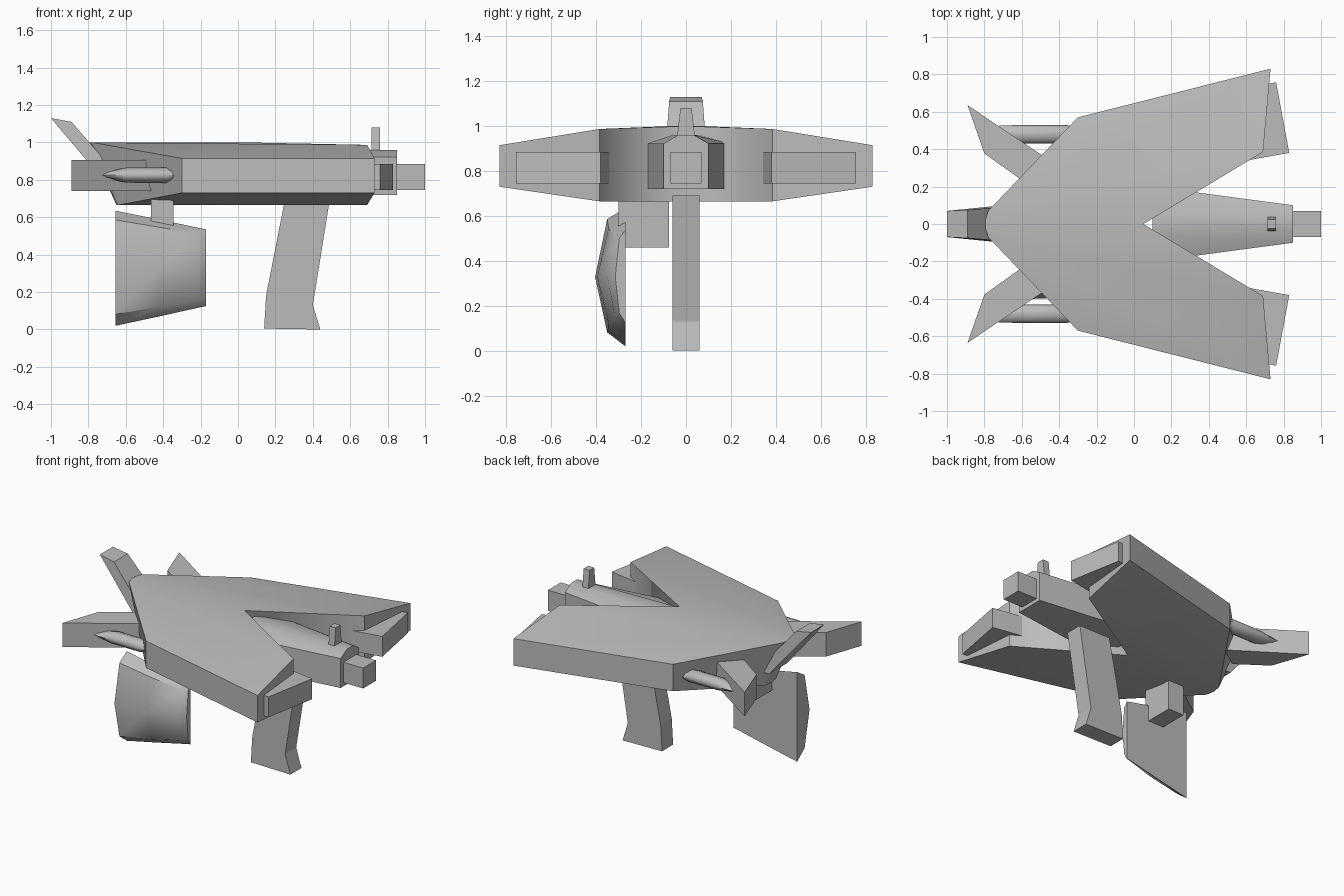
import bpy, bmesh, math
from mathutils import Vector

cube = bpy.data.objects.get("Cube")
if cube:
    bpy.data.objects.remove(cube, do_unlink=True)

GREY = bpy.data.materials.new("plain grey")
GREY.use_nodes = True
GREY.diffuse_color = (0.5, 0.5, 0.5, 1)
GREY.node_tree.nodes["Principled BSDF"].inputs["Base Color"].default_value = (0.5, 0.5, 0.5, 1)


def finish(name, bm, smooth=0, mirror=False):
    """Turn a bmesh into a grey object, optionally mirrored across y."""
    bmesh.ops.recalc_face_normals(bm, faces=bm.faces)
    me = bpy.data.meshes.new(name)
    bm.to_mesh(me)
    bm.free()
    me.materials.append(GREY)
    ob = bpy.data.objects.new(name, me)
    bpy.context.collection.objects.link(ob)
    if mirror:
        mod = ob.modifiers.new("Mirror", 'MIRROR')
        mod.use_axis = (False, True, False)
        mod.merge_threshold = 0.001
    if smooth:
        bpy.ops.object.select_all(action='DESELECT')
        ob.select_set(True)
        bpy.context.view_layer.objects.active = ob
        bpy.ops.object.shade_smooth_by_angle(angle=math.radians(smooth))
    return ob


def loft(name, rings, smooth=0, mirror=False):
    """Skin a list of equal-length closed rings and cap both ends."""
    bm = bmesh.new()
    loops = [[bm.verts.new(p) for p in ring] for ring in rings]
    n = len(rings[0])
    for a, b in zip(loops, loops[1:]):
        for i in range(n):
            j = (i + 1) % n
            bm.faces.new((a[i], a[j], b[j], b[i]))
    bm.faces.new(loops[0])
    bm.faces.new(loops[-1])
    return finish(name, bm, smooth, mirror)


def slab(name, plan, z0, z1, mirror=False):
    """Upright prism from an xy plan."""
    return loft(name, [[(x, y, z) for x, y in plan] for z in (z0, z1)], 0, mirror)


def box(name, x0, x1, y0, y1, z0, z1):
    return slab(name, [(x0, y0), (x1, y0), (x1, y1), (x0, y1)], z0, z1)


# Swept V-shaped hull: half is built, then mirrored
bm = bmesh.new()
top = [(-.8, 0, 1.0), (-.78, .07, 1.0), (-.3, .57, .915),
       (.73, .83, .915), (.69, .385, .987), (.05, 0, 1.0)]
low = [(-.65, 0, .665), (-.64, .06, .665), (-.3, .57, .73),
       (.73, .83, .73), (.69, .385, .665), (.05, 0, .665)]
t = [bm.verts.new(p) for p in top]
b = [bm.verts.new(p) for p in low]
for v in (t, b):
    bm.faces.new((v[0], v[1], v[4], v[5]))
    bm.faces.new(v[1:5])
for i in range(5):
    bm.faces.new((t[i], t[i + 1], b[i + 1], b[i]))
finish("hull", bm, 20, True)


# Rear fuselage tapering to the tail
def fuselage_ring(x, w, ridge):
    return [(x, -w, .72), (x, w, .72), (x, w, .922),
            (x, ridge, .96), (x, -ridge, .96), (x, -w, .922)]


loft("rear_fuselage", [fuselage_ring(.1, .2, .06), fuselage_ring(.85, .1, .035)], 35)
box("tail_nozzle", .8, 1.0, -.07, .07, .745, .885)

# Small tapered sight on the fuselage
loft("rear_sight", [[(x, y * w, z) for x, y in ((.715, -1), (.76, -1), (.76, 1), (.715, 1))]
                    for z, w in ((.93, .042), (1.08, .025))])

# Wing engines and forward fins
slab("wing_engines", [(.55, .72), (.76, .757), (.83, .38), (.62, .343)], .745, .885, True)
slab("forward_fins", [(-.89, .635), (-.8, .377), (-.6, .235), (-.45, .34)], .74, .905, True)

# Slim side pods, flattened and pointed toward the front
pod_stations = [(-.73, .825, .045, .01), (-.6, .825, .05, .04),
                (-.38, .825, .05, .042), (-.32, .825, .045, .015)]
loft("side_pods", [[(x, .48 + w * math.cos(a), z + h * math.sin(a))
                    for a in (math.tau * i / 8 for i in range(8))]
                   for x, z, w, h in pod_stations], 60, True)

# Raked fin at the nose
loft("nose_fin", [
    [(-1, -.07, 1.13), (-1, .07, 1.13), (-.89, .075, 1.11), (-.89, -.075, 1.11)],
    [(-.7, -.1, .775), (-.7, .1, .775), (-.6, .1, .775), (-.6, -.1, .775)]])

# Angled grip
grip = [(.14, .005), (.44, 0), (.40, .13), (.49, .69), (.25, .69), (.15, .18)]
loft("grip", [[(x, y, z) for x, z in grip] for y in (-.06, .06)])


# Curved guard with a flat back, hung below on a bracket
def guard_ring(x, z0, z1, depth):
    shape = [(0, 0), (.6, .1), (1, .5), (.6, .92), (0, 1)]
    return [(x, -.27 - d * depth, z0 + (z1 - z0) * h) for d, h in shape]


loft("side_guard", [guard_ring(-.655, .02, .635, .135), guard_ring(-.42, .07, .588, .125),
                    guard_ring(-.21, .117, .543, .08), guard_ring(-.17, .125, .535, .045)], 40)
box("guard_bracket", -.465, -.345, -.3, -.075, .46, .7)
